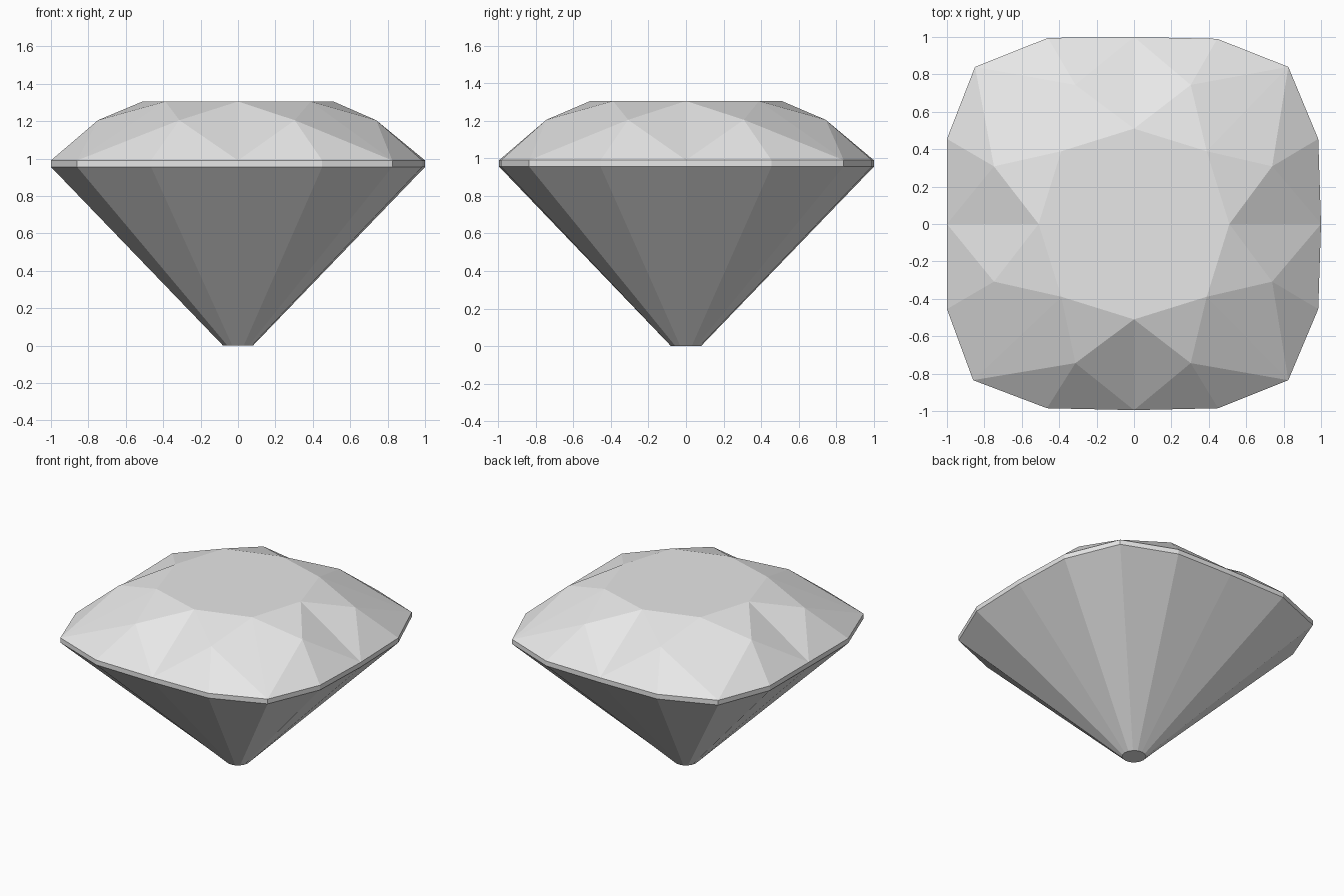
import bpy, bmesh
from math import cos, sin, tau

cube = bpy.data.objects.get("Cube")
if cube:
    bpy.data.objects.remove(cube, do_unlink=True)

# Single stone colour
stone = bpy.data.materials.new("pale grey stone")
stone.use_nodes = True
colour = (0.8, 0.8, 0.8, 1)
stone.diffuse_color = colour
stone.node_tree.nodes["Principled BSDF"].inputs["Base Color"].default_value = colour

# Cushion outline, counter-clockwise from +x
outline = [(1, 0), (.985, .455), (.825, .84), (.445, .99),
           (0, 1), (-.46, .995), (-.85, .84), (-1, .455),
           (-1, 0), (-1, -.455), (-.86, -.835), (-.465, -.985),
           (0, -.995), (.45, -.985), (.825, -.835), (.985, -.455)]

bm = bmesh.new()


def ring(points, z):
    return [bm.verts.new((x, y, z)) for x, y in points]


def circle(count, radius, turn=0):
    angles = [tau * (i + turn) / count for i in range(count)]
    return [(radius * cos(a), radius * sin(a)) for a in angles]


culet = ring(circle(16, .08), 0)
girdle_low = ring(outline, .955)
girdle_top = ring(outline, .99)
shoulder = ring([(x - .005, y) for x, y in circle(8, .805, .5)], 1.205)
table = ring([(x * s, y * s) for s, (x, y) in zip([.51, .55] * 4, circle(8, 1))], 1.305)

# Pavilion and girdle strips
for low, high in ((culet, girdle_low), (girdle_low, girdle_top)):
    for i in range(16):
        j = (i + 1) % 16
        bm.faces.new((low[i], low[j], high[j], high[i]))

# Crown: kite, star and two upper girdle facets for each eighth
for i in range(8):
    g = [girdle_top[(2 * i + k) % 16] for k in range(3)]
    mid, before = shoulder[i], shoulder[i - 1]
    bm.faces.new((g[0], g[1], mid))
    bm.faces.new((g[1], g[2], mid))
    bm.faces.new((table[i], mid, table[(i + 1) % 8]))
    bm.faces.new((g[0], mid, table[i]))
    bm.faces.new((g[0], table[i], before))

# Flat table and culet
bm.faces.new(table)
bm.faces.new(culet[::-1])
bmesh.ops.recalc_face_normals(bm, faces=bm.faces)

mesh = bpy.data.meshes.new("cut_gemstone")
bm.to_mesh(mesh)
bm.free()
mesh.materials.append(stone)
gem = bpy.data.objects.new("cut_gemstone", mesh)
bpy.context.collection.objects.link(gem)
